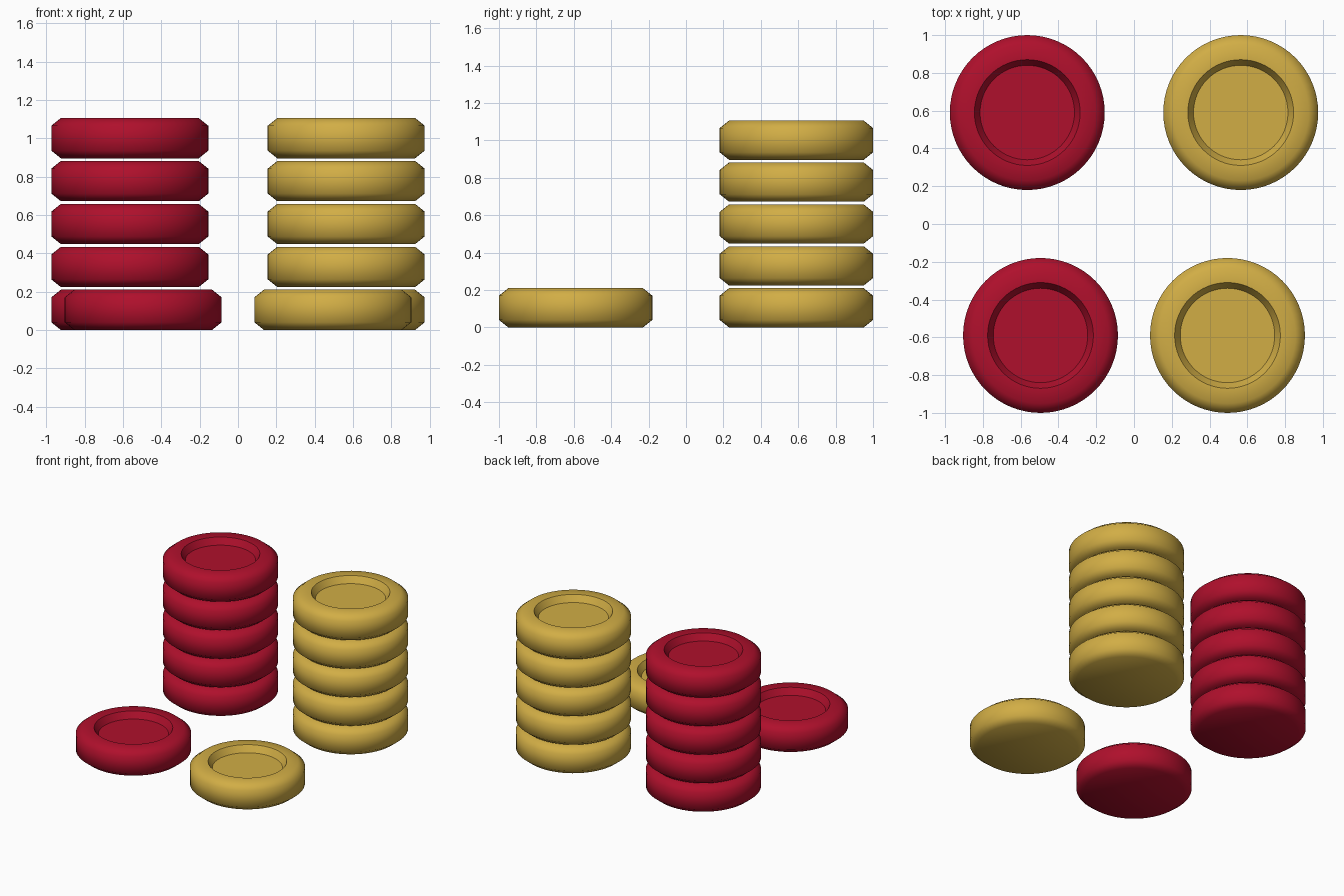
import bpy, bmesh, math

if "Cube" in bpy.data.objects:
    bpy.data.objects.remove(bpy.data.objects["Cube"])

R, H, PITCH = 0.41, 0.21, 0.224   # piece radius, thickness, stacking step
SEGMENTS = 64

# Half section: bottom centre, chamfered rim, dished top
PROFILE = [(0, 0), (0.36, 0), (R, 0.04), (R, H - 0.04), (0.36, H),
           (0.28, H), (0.25, 0.16), (0, 0.16)]


def material(name, color):
    mat = bpy.data.materials.new(name)
    mat.diffuse_color = (*color, 1)
    mat.use_nodes = True
    mat.node_tree.nodes["Principled BSDF"].inputs["Base Color"].default_value = mat.diffuse_color
    return mat


def piece_mesh(name, mat):
    """Spin the half section into one game piece."""
    bm = bmesh.new()
    verts = [bm.verts.new((r, 0, z)) for r, z in PROFILE]
    edges = [bm.edges.new(pair) for pair in zip(verts, verts[1:])]
    bmesh.ops.spin(bm, geom=verts + edges, cent=(0, 0, 0), axis=(0, 0, 1),
                   angle=math.tau, steps=SEGMENTS, use_merge=False)
    bmesh.ops.remove_doubles(bm, verts=bm.verts[:], dist=1e-4)
    bmesh.ops.recalc_face_normals(bm, faces=bm.faces[:])
    # Smooth all round, with a crisp edge only around the dished floor
    for face in bm.faces:
        face.smooth = True
    for edge in bm.edges:
        if len(edge.link_faces) == 2 and edge.calc_face_angle() > math.radians(55):
            edge.smooth = False
    mesh = bpy.data.meshes.new(name)
    bm.to_mesh(mesh)
    bm.free()
    mesh.materials.append(mat)
    return mesh


def place(name, mesh, location):
    obj = bpy.data.objects.new(name, mesh)
    obj.location = location
    bpy.context.collection.objects.link(obj)


for label, side, color in (("red", -1, (0.43, 0.005, 0.025)),
                           ("gold", 1, (0.64, 0.42, 0.06))):
    mesh = piece_mesh(label + "_piece", material(label, color))
    # Stack of five at the back
    for i in range(5):
        place(f"{label}_stack_piece_{i + 1}", mesh, (side * 0.565, 0.59, i * PITCH))
    # Loose piece in front
    place(label + "_loose_piece", mesh, (side * 0.495, -0.59, 0))
